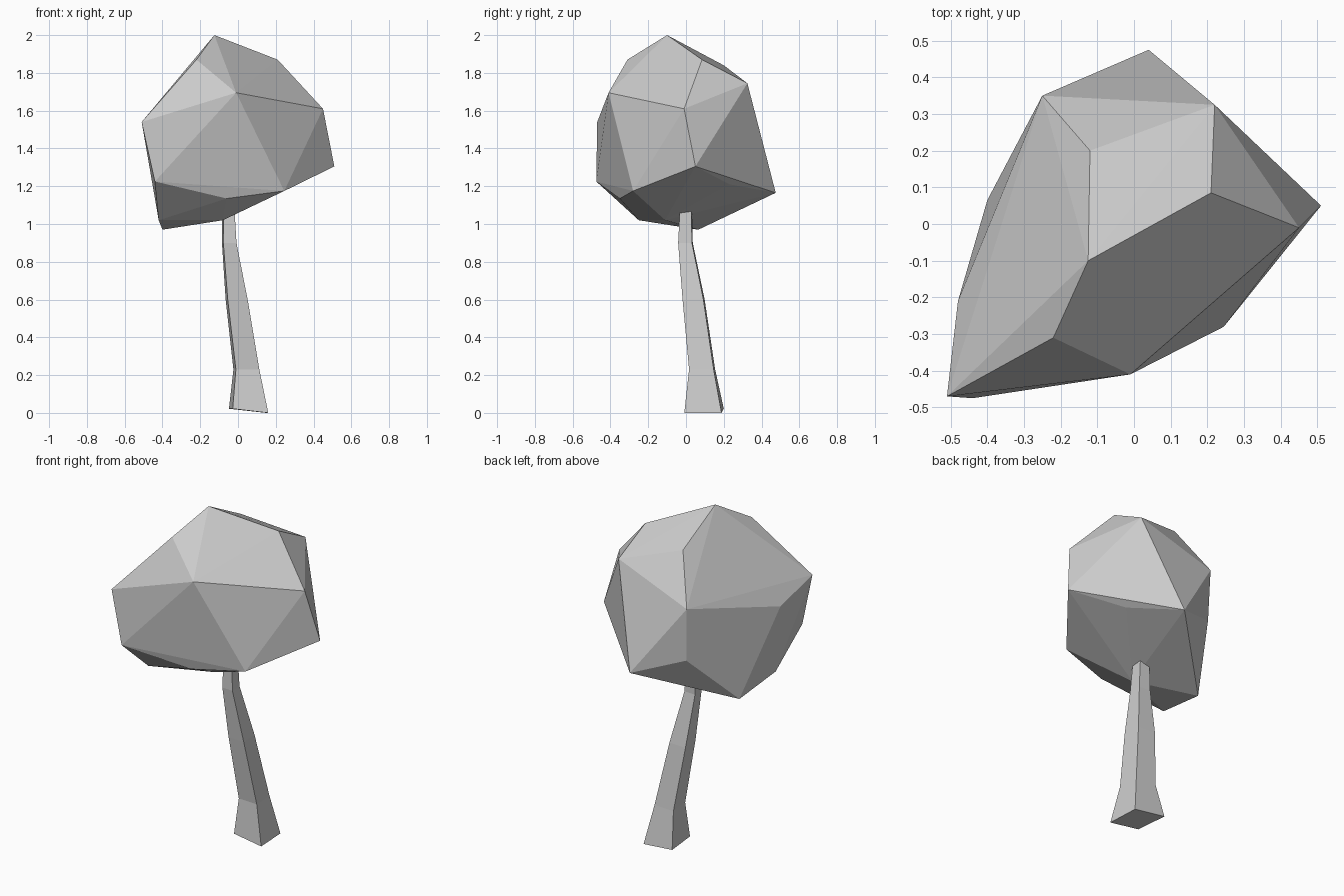
import bpy, bmesh

if "Cube" in bpy.data.objects:
    bpy.data.objects.remove(bpy.data.objects["Cube"])


def add_object(name, bm):
    bmesh.ops.recalc_face_normals(bm, faces=bm.faces[:])
    mesh = bpy.data.meshes.new(name)
    bm.to_mesh(mesh)
    bm.free()
    obj = bpy.data.objects.new(name, mesh)
    bpy.context.collection.objects.link(obj)
    return obj


# Crown: faceted irregular boulder, spanned over its 20 corner points
corners = [
    (-.125, -.10, 2.0), (-.22, -.31, 1.87), (.21, .085, 1.87), (-.12, .20, 1.84),
    (-.01, -.41, 1.695), (.45, -.01, 1.61), (-.51, -.47, 1.54), (.22, .325, 1.745),
    (-.25, .35, 1.577), (-.48, -.21, 1.442),
    (.51, .05, 1.305), (.25, .23, 1.21), (.04, .475, 1.165), (-.24, .34, 1.262),
    (.245, -.28, 1.175), (-.06, -.35, 1.135), (-.44, -.475, 1.225),
    (-.42, -.25, 1.02), (-.40, .065, .97), (-.08, -.11, 1.02)]
bm = bmesh.new()
verts = [bm.verts.new(c) for c in corners]
bmesh.ops.convex_hull(bm, input=verts)

# Slight hollow on the right rear: turn one edge inward
ridge = bm.edges.get((verts[10], verts[12]))
if ridge and {verts[5], verts[11]} <= {v for f in ridge.link_faces for v in f.verts}:
    bmesh.ops.rotate_edges(bm, edges=[ridge])
bmesh.ops.delete(bm, geom=[v for v in bm.verts if not v.link_faces], context='VERTS')
add_object("crown", bm)

# Trunk: four-sided leaning loft; rings of centre x, centre y, z, half width
rings = [(.06, .095, 0, .1), (.047, .085, .23, .066), (-.005, .04, .6, .056),
         (-.045, -.003, .9, .037), (-.05, 0, 1.1, .03)]
square = [(-.88, -.93), (1, -1.04), (.9, .93), (-1.08, 1.05)]
bm = bmesh.new()
loops = []
for cx, cy, z, h in rings:
    tilt = .011 if z == 0 else 0
    loops.append([bm.verts.new((cx + h * sx, cy + h * sy, z + tilt * (1 - (1 if sx > 0 else -1))))
                  for sx, sy in square])
for low, high in zip(loops, loops[1:]):
    for i in range(4):
        j = (i + 1) % 4
        bm.faces.new((low[i], low[j], high[j], high[i]))
bm.faces.new(loops[0][::-1])
bm.faces.new(loops[-1])
add_object("trunk", bm)
